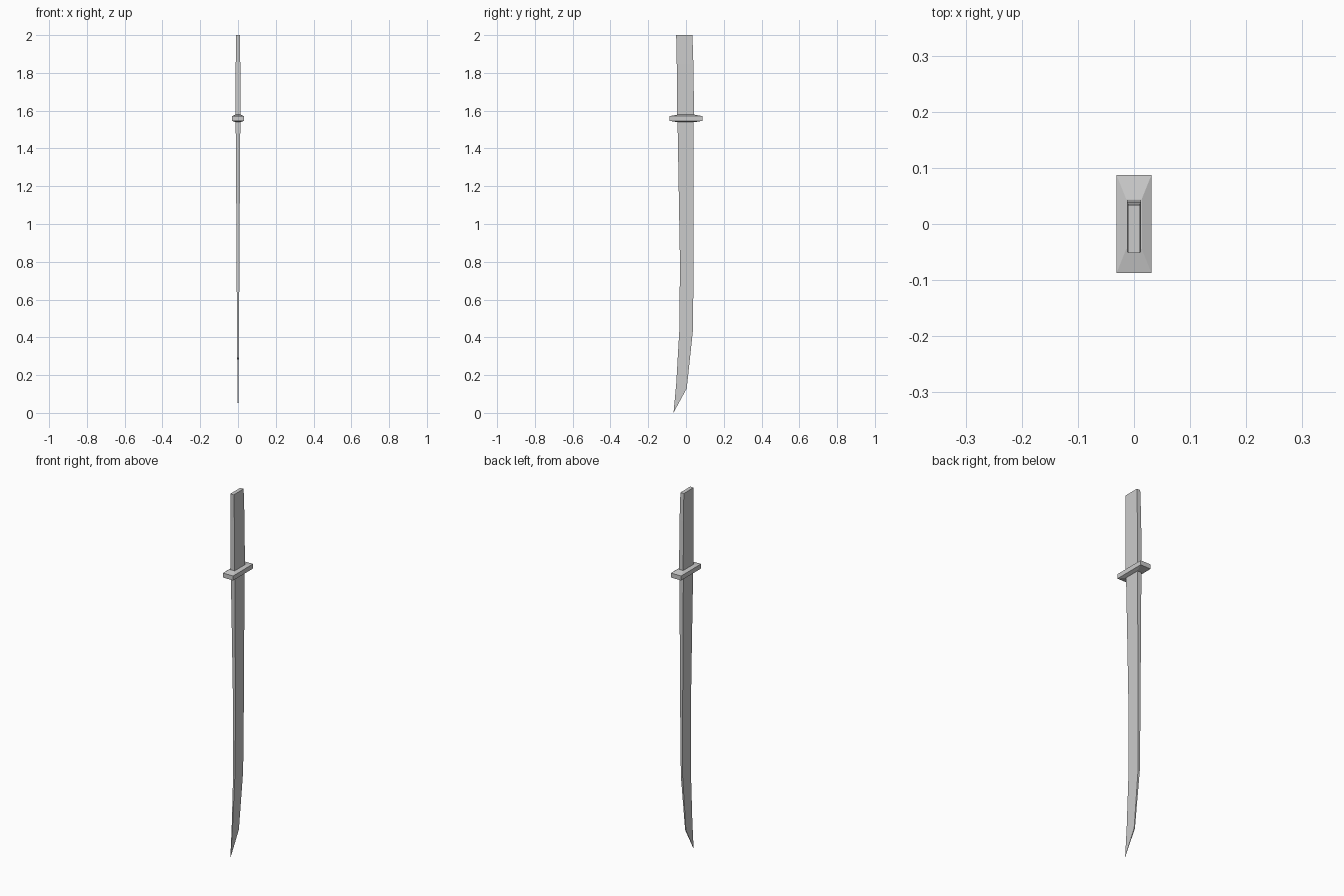
import bpy, bmesh

if "Cube" in bpy.data.objects:
    bpy.data.objects.remove(bpy.data.objects["Cube"])


def loft(name, sections):
    """Skin rectangular sections given as four-corner rings, capped at both ends."""
    bm = bmesh.new()
    rings = [[bm.verts.new(p) for p in ring] for ring in sections]
    for a, b in zip(rings, rings[1:]):
        for i in range(4):
            j = (i + 1) % 4
            bm.faces.new((a[i], a[j], b[j], b[i]))
    bm.faces.new(rings[0])
    bm.faces.new(rings[-1])
    bmesh.ops.recalc_face_normals(bm, faces=bm.faces)
    mesh = bpy.data.meshes.new(name)
    bm.to_mesh(mesh)
    bm.free()
    obj = bpy.data.objects.new(name, mesh)
    bpy.context.collection.objects.link(obj)
    return obj


def ring(y0, z0, y1, z1, w):
    """Section from edge (y0, z0) to edge (y1, z1) with half thickness w."""
    return [(-w, y0, z0), (w, y0, z0), (w, y1, z1), (-w, y1, z1)]


# Grip, slightly tapered towards the pommel end
loft("grip", [
    ring(-0.047, 1.56, 0.043, 1.56, 0.0125),
    ring(-0.049, 1.85, 0.039, 1.85, 0.0120),
    ring(-0.052, 2.00, 0.034, 2.00, 0.0105),
])

# Curved blade, thinning to a slanted point
loft("blade", [
    ring(-0.045, 1.56, 0.041, 1.56, 0.0125),
    ring(-0.038, 1.15, 0.040, 1.15, 0.0095),
    ring(-0.032, 0.80, 0.040, 0.80, 0.0075),
    ring(-0.035, 0.44, 0.037, 0.44, 0.0055),
    ring(-0.052, 0.15, 0.004, 0.13, 0.0025),
    ring(-0.066, 0.00, -0.064, 0.005, 0.0006),
])

# Rectangular guard with faces sloping gently up to the grip
loft("guard", [
    ring(-0.045, 1.539, 0.045, 1.539, 0.014),
    ring(-0.087, 1.546, 0.087, 1.546, 0.031),
    ring(-0.087, 1.571, 0.087, 1.571, 0.031),
    ring(-0.045, 1.579, 0.045, 1.579, 0.014),
])
